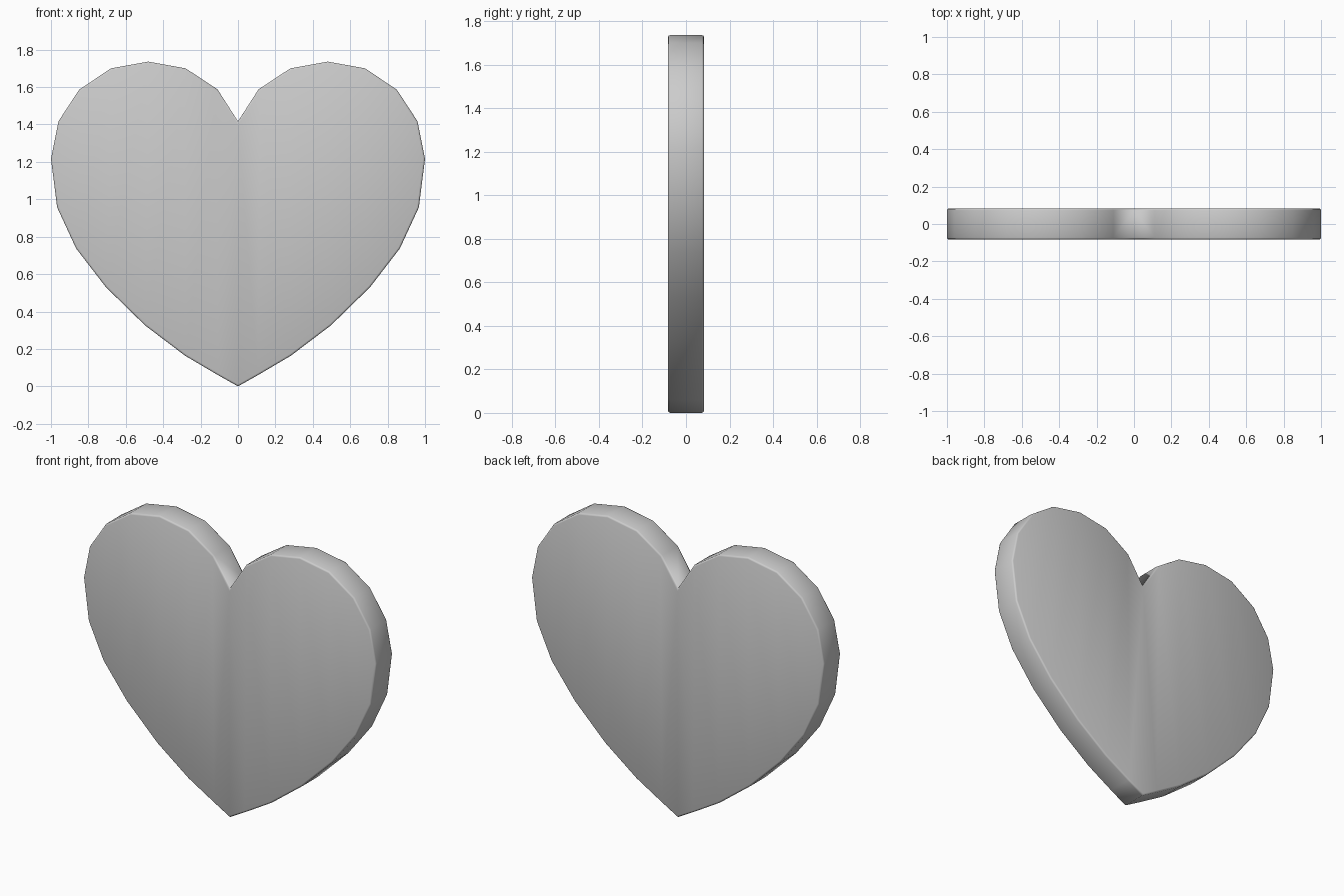
import bpy, bmesh

if "Cube" in bpy.data.objects:
    bpy.data.objects.remove(bpy.data.objects["Cube"])

HALF_DEPTH = 0.083

# Right half of the heart as matching upper / lower outline points
upper = [(0, 1.417), (.11, 1.588), (.28, 1.70), (.48, 1.736),
         (.68, 1.70), (.85, 1.585), (.96, 1.417)]
lower = [(0, 0), (.11, .062), (.283, .164), (.497, .326),
         (.706, .53), (.866, .738), (.967, .957)]
tip = (1.0, 1.217)

bm = bmesh.new()


def put(p, sign):
    return bm.verts.new((sign * p[0], -HALF_DEPTH, p[1]))


# Front face: vertical strips mirrored about the centre line
centre = (put(upper[0], 1), put(lower[0], 1))
for sign in (1, -1):
    cols = [centre] + [(put(u, sign), put(l, sign))
                       for u, l in zip(upper[1:], lower[1:])]
    for (u0, l0), (u1, l1) in zip(cols, cols[1:]):
        bm.faces.new((u0, l0, l1, u1))
    bm.faces.new((cols[-1][0], cols[-1][1], put(tip, sign)))

# Thickness
front = bm.faces[:]
geom = bmesh.ops.extrude_face_region(bm, geom=front, use_keep_orig=True)["geom"]
bmesh.ops.translate(bm, vec=(0, 2 * HALF_DEPTH, 0),
                    verts=[g for g in geom if isinstance(g, bmesh.types.BMVert)])
bmesh.ops.recalc_face_normals(bm, faces=bm.faces[:])

# Slightly softened rims, front and back
rim = [e for e in bm.edges
       if len(e.link_faces) == 2 and e.calc_face_angle(0) > 1.2
       and abs(e.verts[0].co.y - e.verts[1].co.y) < 1e-4]
bmesh.ops.bevel(bm, geom=rim, offset=0.01, segments=2, profile=0.5,
                affect='EDGES', clamp_overlap=True)
bmesh.ops.recalc_face_normals(bm, faces=bm.faces[:])

mesh = bpy.data.meshes.new("heart")
bm.to_mesh(mesh)
bm.free()
for poly in mesh.polygons:
    poly.use_smooth = True
heart = bpy.data.objects.new("heart", mesh)
bpy.context.collection.objects.link(heart)
